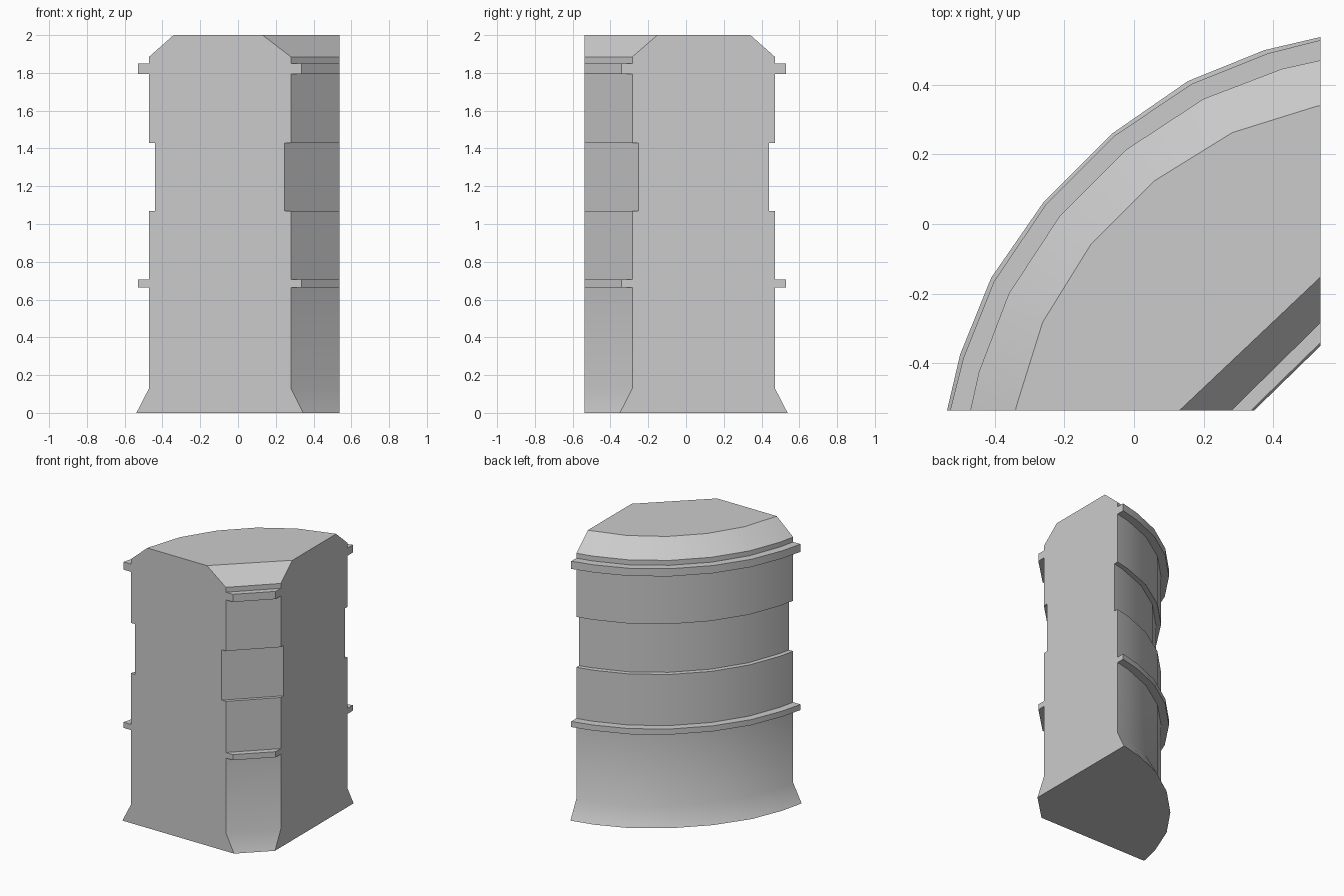
import bpy, bmesh

if "Cube" in bpy.data.objects:
    bpy.data.objects.remove(bpy.data.objects["Cube"])

C = 0.537  # the two flat cut planes: x = C and y = -C

# Half of each outer arc (cut plane to diagonal), then the inner face cuts
SECTIONS = {
    "base":   ([(-0.538, -C), (-0.500, -0.375), (-0.411, -0.155), (-0.260, 0.063)], 0.345, 0.350),
    "body":   ([(-0.471, -C), (-0.446, -0.425), (-0.360, -0.200), (-0.215, 0.021)], 0.280, 0.284),
    "ring":   ([(-0.529, -C), (-0.491, -0.386), (-0.402, -0.164), (-0.253, 0.057)], 0.336, 0.341),
    "recess": ([(-0.439, -C), (-0.420, -0.455), (-0.336, -0.225), (-0.191, -0.003)], 0.247, 0.251),
    "top":    ([(-0.341, -C), (-0.338, -0.523), (-0.263, -0.283), (-0.125, -0.060)], 0.130, 0.152),
}

# Vertical profile, from the flared foot to the bevelled top
LEVELS = [
    (0.0, "base"), (0.13, "body"),
    (0.665, "body"), (0.665, "ring"), (0.705, "ring"), (0.705, "body"),
    (1.07, "body"), (1.07, "recess"), (1.43, "recess"), (1.43, "body"),
    (1.795, "body"), (1.795, "ring"), (1.85, "ring"), (1.85, "body"),
    (1.885, "body"), (2.0, "top"),
]


def outline(name):
    half, a, b = SECTIONS[name]
    mirrored = [(-y, -x) for x, y in reversed(half)]
    return half + mirrored + [(C, -b), (a, -C)]


bm = bmesh.new()
loops = [[bm.verts.new((x, y, z)) for x, y in outline(name)] for z, name in LEVELS]

# Curved outer wall and flat inner wall
for lo, hi in zip(loops, loops[1:]):
    for i in list(range(7)) + [8]:
        bm.faces.new((lo[i], lo[i + 1], hi[i + 1], hi[i]))

# Top and bottom
bm.faces.new(loops[0])
bm.faces.new(loops[-1])

# Two flat cut ends
for i, j in ((0, 9), (7, 8)):
    bm.faces.new([l[i] for l in loops] + [l[j] for l in reversed(loops)])

bmesh.ops.recalc_face_normals(bm, faces=bm.faces)
mesh = bpy.data.meshes.new("curved_wall_segment")
bm.to_mesh(mesh)
bm.free()
wall = bpy.data.objects.new("curved_wall_segment", mesh)
bpy.context.collection.objects.link(wall)

# Smooth curve with crisp steps
bpy.context.view_layer.objects.active = wall
wall.select_set(True)
bpy.ops.object.shade_smooth_by_angle(angle=0.53)
